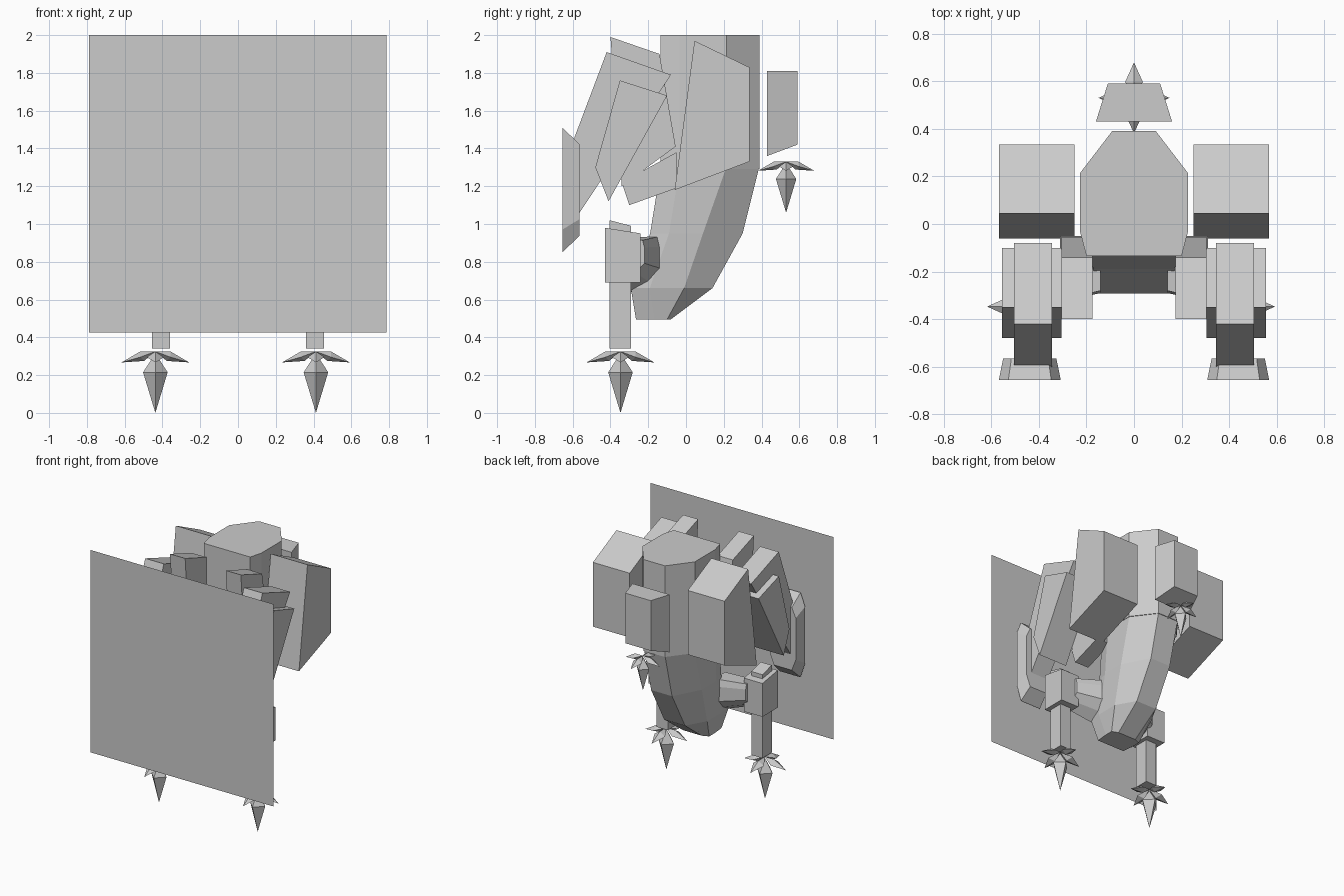
import bpy
import bmesh
from math import pi
from mathutils import Matrix, Vector

old = bpy.data.objects.get("Cube")
if old:
    bpy.data.objects.remove(old, do_unlink=True)

GREY = (0.6, 0.6, 0.6, 1)
grey = bpy.data.materials.new("plain grey")
grey.use_nodes = True
grey.diffuse_color = GREY
grey.node_tree.nodes["Principled BSDF"].inputs["Base Color"].default_value = GREY


def finish(name, bm):
    bmesh.ops.recalc_face_normals(bm, faces=bm.faces)
    mesh = bpy.data.meshes.new(name)
    bm.to_mesh(mesh)
    bm.free()
    mesh.materials.append(grey)
    obj = bpy.data.objects.new(name, mesh)
    bpy.context.scene.collection.objects.link(obj)
    return obj


def loft(name, rings):
    """Skin a stack of equal-length rings and cap both ends."""
    bm = bmesh.new()
    rows = [[bm.verts.new(p) for p in ring] for ring in rings]
    n = len(rows[0])
    for a, b in zip(rows, rows[1:]):
        for i in range(n):
            j = (i + 1) % n
            bm.faces.new((a[i], a[j], b[j], b[i]))
    bm.faces.new(rows[0])
    bm.faces.new(rows[-1])
    return finish(name, bm)


def side_prism(name, x0, x1, profile):
    """Extrude a (y, z) profile along x."""
    return loft(name, [[(x, y, z) for y, z in profile] for x in (x0, x1)])


def flame(name, x, y, z, s):
    """Pointed double cone with four ridged petals."""
    bm = bmesh.new()
    for depth, r1, r2, mid in ((0.215, 0, 0.065, 0.1075), (0.1, 0.065, 0, 0.265)):
        bmesh.ops.create_cone(bm, segments=4, radius1=r1, radius2=r2, depth=depth,
                              matrix=Matrix.Translation((0, 0, mid)))
    for k in range(4):
        turn = Matrix.Rotation(k * pi / 2, 3, 'Z')
        root, top, left, under, right, tip = [bm.verts.new(turn @ Vector(p)) for p in (
            (0, 0, 0.325), (0.08, 0, 0.325), (0.08, 0.045, 0.295),
            (0.06, 0, 0.275), (0.08, -0.045, 0.295), (0.18, 0, 0.267))]
        belt = (top, left, under, right)
        for i in range(4):
            bm.faces.new((root, belt[i], belt[(i + 1) % 4]))
            bm.faces.new((tip, belt[(i + 1) % 4], belt[i]))
    bm.transform(Matrix.Translation((x, y, z)) @ Matrix.Scale(s, 4))
    return finish(name, bm)


def body_ring(z, front, flank, back, wide, front_wide, back_wide):
    half = [(front_wide, front), (wide, front + 0.1), (wide, flank), (back_wide, back)]
    return [(x, y, z) for x, y in half] + [(-x, y, z) for x, y in reversed(half)]


# Torso column and curved, tapering lower body
upper = (-0.135, 0.215, 0.39, 0.226, 0.2, 0.092)
loft("torso", [body_ring(2.0, *upper), body_ring(1.29, *upper)])
loft("lower_body", [
    body_ring(1.29, -0.135, 0.21, 0.385, 0.222, 0.19, 0.09),
    body_ring(0.95, -0.19, 0.09, 0.3, 0.2, 0.17, 0.09),
    body_ring(0.66, -0.292, -0.01, 0.14, 0.175, 0.165, 0.09),
    body_ring(0.495, -0.265, -0.1, -0.08, 0.13, 0.12, 0.08)])

# Rear pack: trapezoid from above, sloping underside
pack_plan = [(-0.16, 0.43, 1.36), (0.16, 0.43, 1.36), (0.11, 0.59, 1.42), (-0.11, 0.59, 1.42)]
loft("rear_pack", [pack_plan, [(x, y, 1.81) for x, y, z in pack_plan]])
flame("rear_flame", 0, 0.53, 1.06, 0.83)

# Flat front board
bm = bmesh.new()
bm.faces.new([bm.verts.new(p) for p in (
    (-0.79, -0.685, 0.425), (0.785, -0.685, 0.425), (0.785, -0.685, 2), (-0.79, -0.685, 2))])
finish("front_board", bm)

# Parts extruded sideways: name, inner x, outer x, (y, z) profile
SIDE_PARTS = [
    ("shoulder", 0.25, 0.567, [(0.045, 1.97), (0.335, 1.83), (0.335, 1.33), (-0.06, 1.18)]),
    ("inner_block", 0.175, 0.305, [(-0.4, 1.99), (-0.14, 1.9), (-0.055, 1.41), (-0.34, 1.2)]),
    ("lower_block", 0.185, 0.31, [(-0.34, 1.22), (-0.05, 1.38), (-0.05, 1.19), (-0.3, 1.1)]),
    ("long_plate", 0.345, 0.505, [(-0.42, 1.91), (-0.08, 1.79), (-0.57, 1.05), (-0.62, 1.38)]),
    ("wide_plate", 0.305, 0.555, [(-0.35, 1.76), (-0.1, 1.68), (-0.41, 1.12), (-0.48, 1.3)]),
    ("arm_box", 0.33, 0.49, [(-0.43, 0.98), (-0.24, 0.95), (-0.24, 0.69), (-0.43, 0.69)]),
    ("leg", 0.36, 0.455, [(-0.405, 1.02), (-0.29, 0.99), (-0.29, 0.34), (-0.405, 0.34)]),
]
JOINT = [(-0.29, 0.64), (-0.19, 0.69), (-0.12, 0.76), (-0.12, 0.88), (-0.135, 0.935), (-0.28, 0.93)]
SHIELD = [(0.13, 0.97), (0.13, 1.41), (0.09, 1.51), (-0.09, 1.51),
          (-0.13, 1.41), (-0.13, 0.97), (-0.09, 0.85), (0.09, 0.85)]

for label, s in (("left", 1), ("right", -1)):
    for part, inner, outer, profile in SIDE_PARTS:
        side_prism(f"{label}_{part}", s * inner, s * outer, profile)

    # Tapered arm joint from the body to the arm box
    loft(f"{label}_arm_joint", [
        [(s * 0.14, y, z) for y, z in JOINT],
        [(s * 0.36, -0.29 + (y + 0.22) * 0.7, 0.82 + (z - 0.8) * 0.7) for y, z in JOINT]])

    # Bevelled shield, larger at the front
    loft(f"{label}_shield", [
        [(s * 0.438 + x * k, y, 1.18 + (z - 1.18) * h) for x, z in SHIELD]
        for y, k, h in ((-0.655, 1, 1), (-0.565, 0.86, 0.74))])

    flame(f"{label}_leg_flame", s * 0.425 - 0.0125, -0.347, 0, 1)
